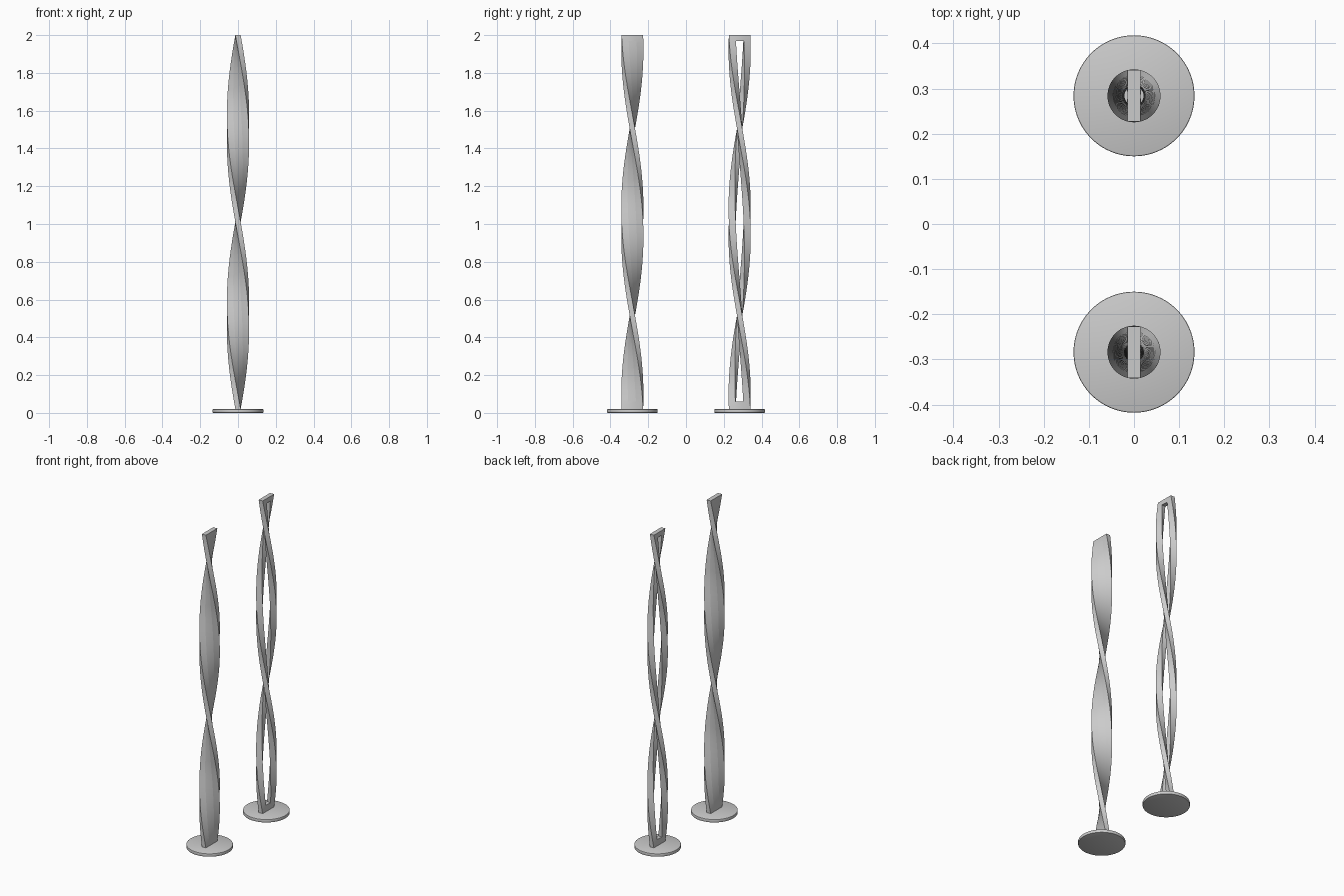
import bpy, bmesh, math
from mathutils import Matrix

if "Cube" in bpy.data.objects:
    bpy.data.objects.remove(bpy.data.objects["Cube"])

Z0, Z1 = 0.02, 2.0          # column bottom and top
SLOT0, SLOT1 = 0.06, 1.97   # slot bottom and top
HALF_W, HALF_SLOT, THICK = 0.057, 0.021, 0.028
ROWS = 120


def finish(bm, name, loc, angle):
    bmesh.ops.recalc_face_normals(bm, faces=bm.faces)
    me = bpy.data.meshes.new(name)
    bm.to_mesh(me)
    bm.free()
    ob = bpy.data.objects.new(name, me)
    ob.location = loc
    bpy.context.collection.objects.link(ob)
    bpy.ops.object.select_all(action='DESELECT')
    ob.select_set(True)
    bpy.context.view_layer.objects.active = ob
    bpy.ops.object.shade_smooth_by_angle(angle=math.radians(angle))
    return ob


def twisted_strip(name, y, us, zs, keep):
    """Flat strip in the YZ plane, thickened, then twisted one full turn."""
    bm = bmesh.new()
    grid = [[bm.verts.new((-THICK / 2, u, z)) for u in us] for z in zs]
    for j in range(len(zs) - 1):
        for i in range(len(us) - 1):
            if keep(i, j):
                bm.faces.new((grid[j][i], grid[j][i + 1],
                              grid[j + 1][i + 1], grid[j + 1][i]))
    ext = bmesh.ops.extrude_face_region(bm, geom=bm.faces[:], use_keep_orig=True)
    new = [g for g in ext['geom'] if isinstance(g, bmesh.types.BMVert)]
    bmesh.ops.translate(bm, verts=new, vec=(THICK, 0, 0))
    bmesh.ops.delete(bm, geom=[v for v in bm.verts if not v.link_faces], context='VERTS')
    for v in bm.verts:
        a = -2 * math.pi * (v.co.z - Z0) / (Z1 - Z0)
        v.co = Matrix.Rotation(a, 3, 'Z') @ v.co
    return finish(bm, name, (0, y, 0), 40)


slot_zs = [SLOT0 + (SLOT1 - SLOT0) * k / ROWS for k in range(ROWS + 1)]
frame_zs = [Z0, (Z0 + SLOT0) / 2] + slot_zs + [(SLOT1 + Z1) / 2, Z1]
frame_us = [-HALF_W, -HALF_SLOT, HALF_SLOT, HALF_W]

for side, y in (("front", -0.284), ("back", 0.284)):
    # round foot with a softened rim
    bm = bmesh.new()
    bmesh.ops.create_cone(bm, cap_ends=True, segments=96, radius1=0.134,
                          radius2=0.134, depth=Z0,
                          matrix=Matrix.Translation((0, 0, Z0 / 2)))
    rim = [e for e in bm.edges if abs(e.verts[0].co.z - e.verts[1].co.z) < 1e-5]
    bmesh.ops.bevel(bm, geom=rim, offset=0.003, segments=2, profile=0.5,
                    affect='EDGES')
    finish(bm, side + "_base", (0, y, 0), 30)

    # twisted frame with a long central slot
    twisted_strip(side + "_column", y, frame_us, frame_zs,
                  lambda i, j: i != 1 or j < 2 or j >= 2 + ROWS)

# the front column has its slot filled by a flush light panel
twisted_strip("front_light_panel", -0.284, [-HALF_SLOT, 0, HALF_SLOT],
              slot_zs, lambda i, j: True)
